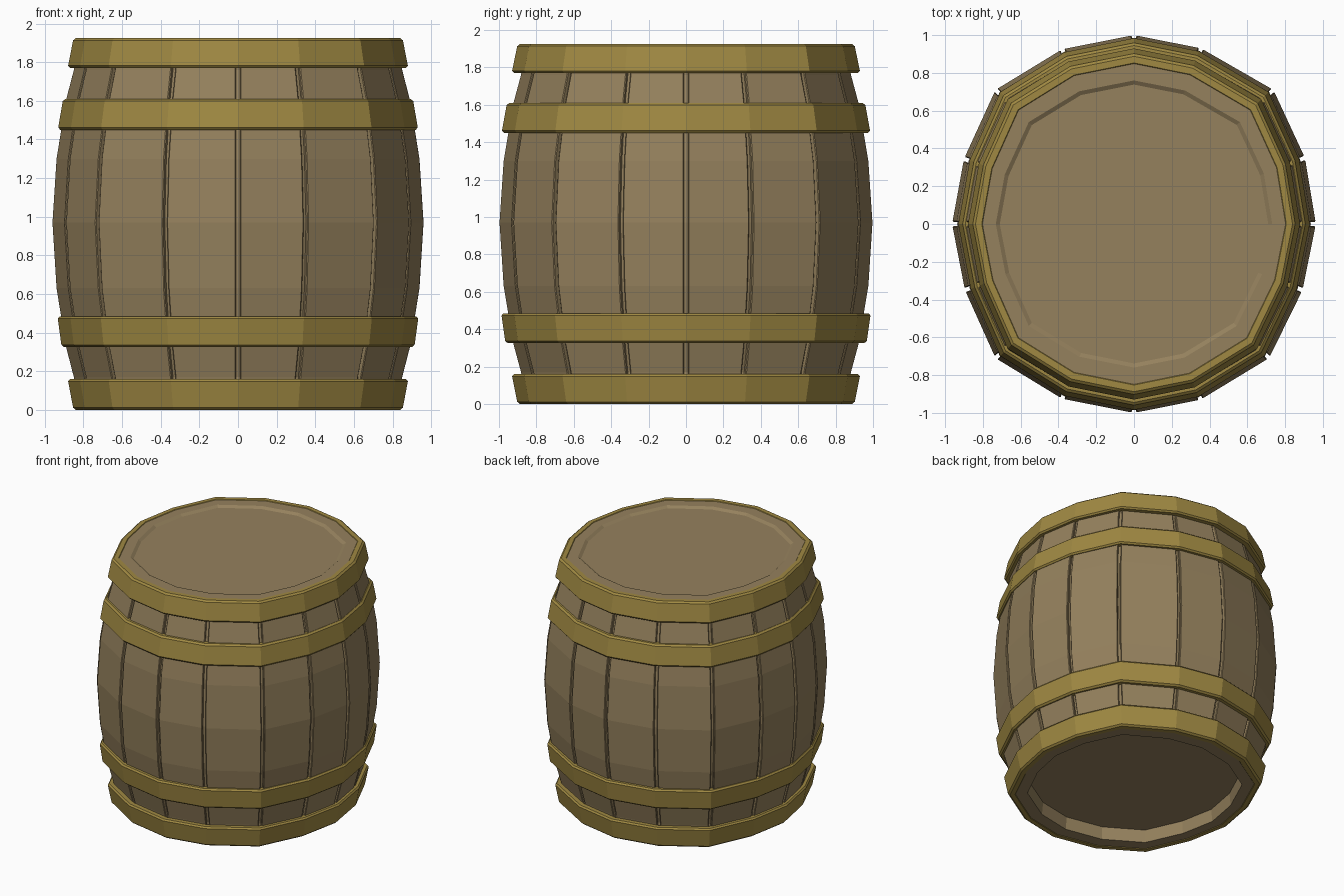
import bpy, bmesh
from mathutils import Vector

if "Cube" in bpy.data.objects:
    bpy.data.objects.remove(bpy.data.objects["Cube"])

# Slightly uneven 16-sided outline at the widest point (unit radius)
OUT = [Vector(p) for p in [
    (0.963, 0), (0.905, 0.35), (0.738, 0.71), (0.355, 0.93),
    (0, 1.0), (-0.38, 0.925), (-0.733, 0.71), (-0.90, 0.345),
    (-0.963, 0), (-0.895, -0.35), (-0.733, -0.71), (-0.38, -0.925),
    (0, -1.0), (0.352, -0.93), (0.715, -0.71), (0.892, -0.35)]]
N = len(OUT)

# Bulging side profile: (radius, height)
BULGE = [(0.86, 0.03), (0.885, 0.17), (0.928, 0.33), (0.978, 0.63),
         (1.0, 0.97), (0.978, 1.3), (0.928, 1.6), (0.885, 1.76), (0.86, 1.9)]


def material(name, rgb):
    m = bpy.data.materials.new(name)
    m.diffuse_color = (*rgb, 1)
    m.use_nodes = True
    m.node_tree.nodes["Principled BSDF"].inputs["Base Color"].default_value = m.diffuse_color
    return m


wood = material("wood", (0.30, 0.22, 0.11))
brass = material("brass", (0.35, 0.25, 0.055))


def finish(bm, name, mat, bevel=0.0):
    bmesh.ops.recalc_face_normals(bm, faces=bm.faces)
    me = bpy.data.meshes.new(name)
    bm.to_mesh(me)
    bm.free()
    me.materials.append(mat)
    ob = bpy.data.objects.new(name, me)
    bpy.context.collection.objects.link(ob)
    if bevel:
        mod = ob.modifiers.new("bevel", 'BEVEL')
        mod.width = bevel
        mod.segments = 1
        mod.limit_method = 'ANGLE'
        mod.angle_limit = 0.9
    return ob


def loft(name, profile, mat, closed, bevel=0.0, xs=1.0):
    """Sweep a (radius, height) profile round the outline; cap ends if open."""
    bm = bmesh.new()
    rings = [[bm.verts.new((p.x * r * xs, p.y * r, z)) for p in OUT]
             for r, z in profile]
    pairs = list(zip(rings, rings[1:]))
    if closed:
        pairs.append((rings[-1], rings[0]))
    else:
        bm.faces.new(rings[0])
        bm.faces.new(rings[-1])
    for a, b in pairs:
        for i in range(N):
            j = (i + 1) % N
            bm.faces.new((a[i], a[j], b[j], b[i]))
    return finish(bm, name, mat, bevel)


# Inner body with recessed bottom and shallow lid panel
loft("barrel_core",
     [(0.745, 0.10), (0.755, 0.004), (0.872, 0.004)]
     + [(r * 0.972, z) for r, z in BULGE[1:-1]]
     + [(0.872, 1.921), (0.76, 1.921), (0.738, 1.907)], wood, False)


# Staves: one bent plank per side, with a gap at every corner
def stave(i, gap=0.011):
    p, q = OUT[i], OUT[(i + 1) % N]
    d = (q - p).normalized() * gap
    bm = bmesh.new()
    rows = []
    for r, z in BULGE:
        corners = (p * r + d, q * r - d, q * r * 0.95 - d, p * r * 0.95 + d)
        rows.append([bm.verts.new((c.x, c.y, z)) for c in corners])
    bm.faces.new(rows[0])
    bm.faces.new(rows[-1])
    for a, b in zip(rows, rows[1:]):
        for k in range(4):
            m = (k + 1) % 4
            bm.faces.new((a[k], a[m], b[m], b[k]))
    finish(bm, f"stave_{i + 1}", wood, 0.005)


for i in range(N):
    stave(i)

# Hoops: (name, bottom z, top z, bottom radius, top radius)
for name, z0, z1, r0, r1 in [
        ("bottom_hoop", 0.0, 0.16, 0.90, 0.932),
        ("lower_hoop", 0.325, 0.485, 0.965, 0.988),
        ("upper_hoop", 1.45, 1.61, 0.986, 0.957),
        ("top_hoop", 1.77, 1.925, 0.932, 0.90)]:
    t = 0.06
    loft(name, [(r0, z0), (r1, z1), (r1 - t, z1), (r0 - t, z0)],
         brass, True, 0.012, 0.982)
